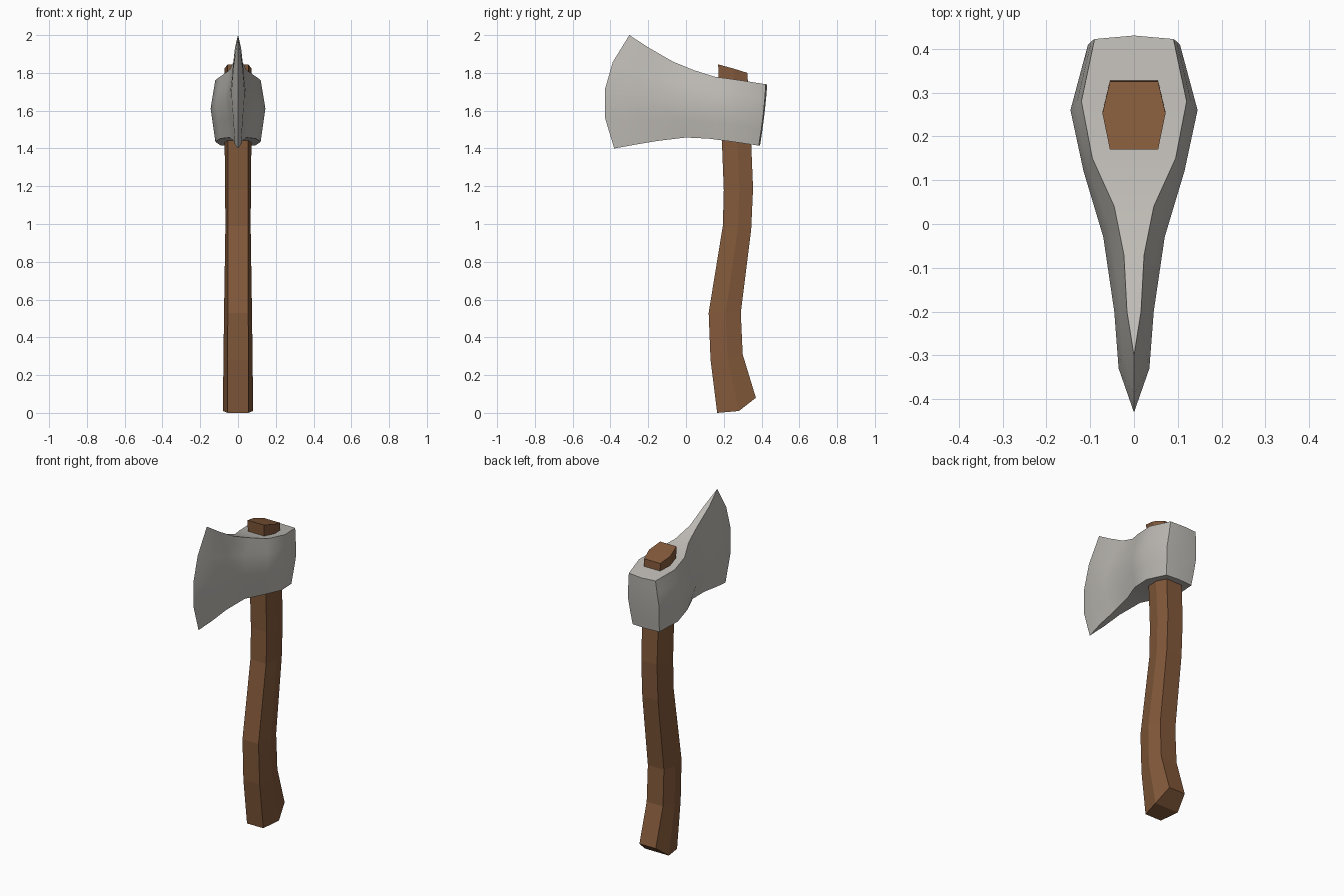
import bpy, bmesh, math

if "Cube" in bpy.data.objects:
    bpy.data.objects.remove(bpy.data.objects["Cube"])


def material(name, rgb):
    m = bpy.data.materials.new(name)
    m.diffuse_color = (*rgb, 1)
    m.use_nodes = True
    m.node_tree.nodes["Principled BSDF"].inputs["Base Color"].default_value = m.diffuse_color
    return m


def finish(name, bm, mat, smooth_angle=None):
    bmesh.ops.recalc_face_normals(bm, faces=bm.faces)
    mesh = bpy.data.meshes.new(name)
    bm.to_mesh(mesh)
    bm.free()
    mesh.materials.append(mat)
    ob = bpy.data.objects.new(name, mesh)
    bpy.context.collection.objects.link(ob)
    if smooth_angle:
        bpy.ops.object.select_all(action='DESELECT')
        ob.select_set(True)
        bpy.context.view_layer.objects.active = ob
        bpy.ops.object.shade_smooth_by_angle(angle=math.radians(smooth_angle))
    return ob


wood = material("brown wood", (0.225, 0.10, 0.043))
steel = material("grey steel", (0.52, 0.50, 0.465))

# Handle: six-sided sections, (front y, z), (back y, z), middle half width, end half width
stations = [
    ((0.165, 0.00), (0.37, 0.08), 0.080, 0.055),
    ((0.13, 0.28), (0.30, 0.31), 0.077, 0.055),
    ((0.12, 0.53), (0.29, 0.53), 0.074, 0.054),
    ((0.195, 0.99), (0.345, 0.97), 0.067, 0.053),
    ((0.20, 1.18), (0.355, 1.19), 0.068, 0.053),
    ((0.19, 1.44), (0.345, 1.43), 0.071, 0.054),
    ((0.17, 1.845), (0.325, 1.80), 0.072, 0.055),
]
bm = bmesh.new()
rings = []
for i, ((fy, fz), (by, bz), wm, we) in enumerate(stations):
    my, mz = (0.28, 0.01) if i == 0 else ((fy + by) / 2 + 0.005, (fz + bz) / 2)
    pts = [(-we, fy, fz), (we, fy, fz), (wm, my, mz),
           (we, by, bz), (-we, by, bz), (-wm, my, mz)]
    rings.append([bm.verts.new(p) for p in pts])
for a, b in zip(rings, rings[1:]):
    for k in range(6):
        n = (k + 1) % 6
        bm.faces.new((a[k], a[n], b[n], b[k]))
for r in (rings[0], rings[-1]):
    bm.faces.new((r[0], r[1], r[2], r[5]))
    bm.faces.new((r[5], r[2], r[3], r[4]))
finish("handle", bm, wood)

# Axe head: columns from cutting edge to poll, each (y, z, half width) at top, middle, bottom
columns = [
    ((-0.30, 2.00, 0), (-0.43, 1.71, 0), (-0.38, 1.40, 0)),
    ((-0.20, 1.935, 0.016), (-0.33, 1.69, 0.035), (-0.27, 1.42, 0.016)),
    ((-0.07, 1.86, 0.023), (-0.20, 1.67, 0.045), (-0.15, 1.44, 0.023)),
    ((0.04, 1.815, 0.045), (-0.03, 1.645, 0.07), (0.00, 1.458, 0.045)),
    ((0.15, 1.78, 0.095), (0.12, 1.625, 0.115), (0.12, 1.452, 0.095)),
    ((0.28, 1.762, 0.12), (0.26, 1.61, 0.145), (0.25, 1.435, 0.12)),
    ((0.422, 1.74, 0.09), (0.409, 1.58, 0.105), (0.385, 1.415, 0.09)),
    ((0.43, 1.738, 0), (0.415, 1.58, 0), (0.392, 1.415, 0)),
]


def rows(t, m, b):
    """Five points down a column: curved in y and z, straight in width."""
    up = [0.375 * p + 0.75 * q - 0.125 * r for p, q, r in zip(t, m, b)]
    lo = [0.375 * r + 0.75 * q - 0.125 * p for p, q, r in zip(t, m, b)]
    up[2], lo[2] = (t[2] + m[2]) / 2, (b[2] + m[2]) / 2
    return [t, up, m, lo, b]


bm = bmesh.new()
side = {}
for s in (1, -1):
    side[s] = []
    for i, c in enumerate(columns):
        if s == -1 and i in (0, len(columns) - 1):
            side[s].append(side[1][i])      # shared edge and poll centre line
        else:
            side[s].append([bm.verts.new((s * w, y, z)) for y, z, w in rows(*c)])
    for a, b in zip(side[s], side[s][1:]):
        for k in range(4):
            bm.faces.new((a[k], b[k], b[k + 1], a[k + 1]))
# Top and bottom strips
for k in (0, 4):
    for i in range(len(columns) - 1):
        loop = [side[1][i][k], side[1][i + 1][k], side[-1][i + 1][k], side[-1][i][k]]
        bm.faces.new(list(dict.fromkeys(loop)))
finish("axe_head", bm, steel, 35)
